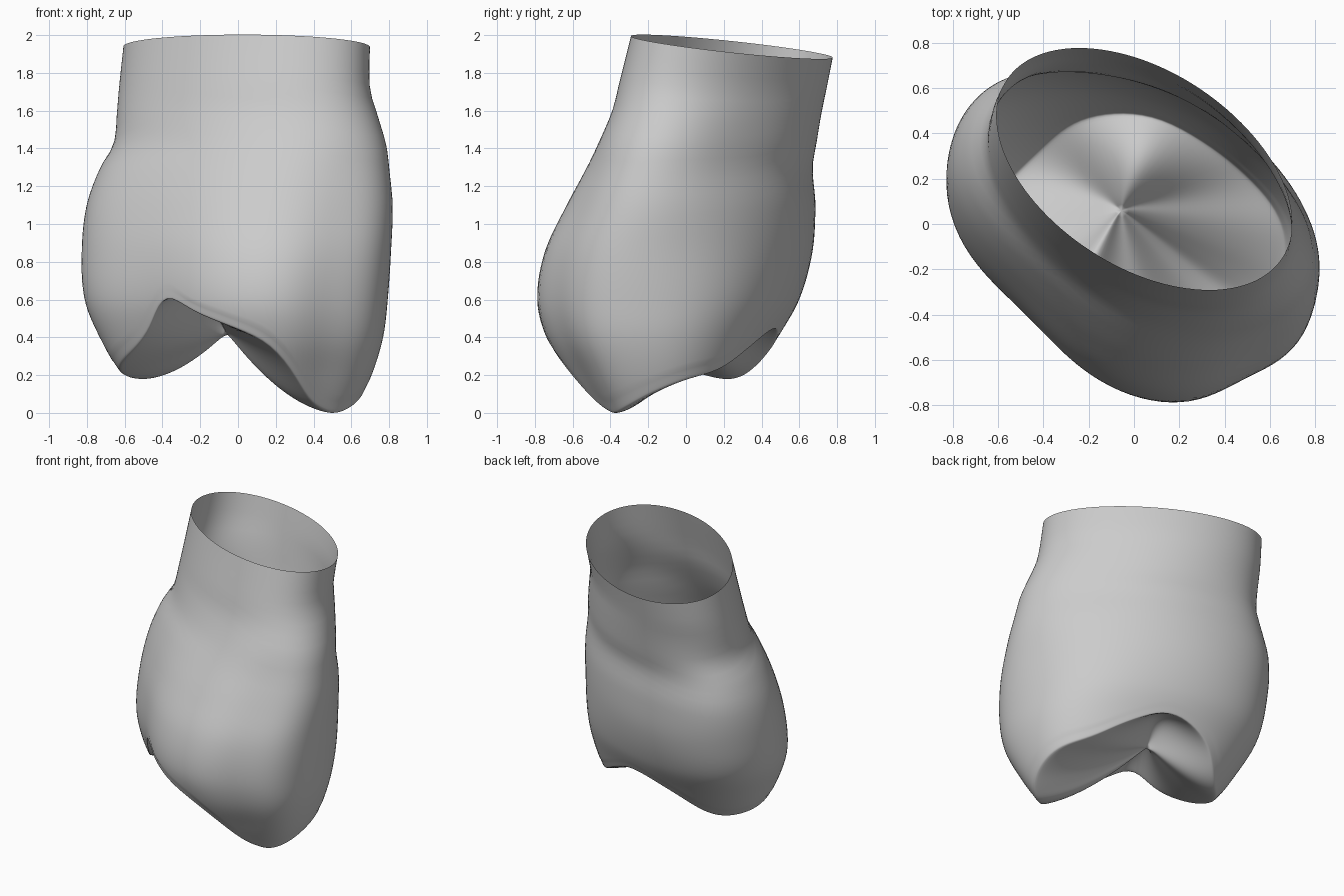
import bpy, bmesh, math
from mathutils import Vector

cube = bpy.data.objects.get("Cube")
if cube:
    bpy.data.objects.remove(cube, do_unlink=True)

SIDES, WALL, CHEW = 112, 44, 20


def curve(keys, x):
    """Smooth interpolation through rows of (position, values...)."""
    x = min(max(x, keys[0][0]), keys[-1][0])
    i = next(k for k in range(len(keys) - 1) if x <= keys[k + 1][0])

    def slope(k, c):
        a, b = keys[max(k - 1, 0)], keys[min(k + 1, len(keys) - 1)]
        return (b[c] - a[c]) / (b[0] - a[0])
    p, q = keys[i], keys[i + 1]
    h = q[0] - p[0]
    u = (x - p[0]) / h
    v = 1 - u
    return [p[c] * v * v * (1 + 2 * u) + q[c] * u * u * (1 + 2 * v)
            + h * u * v * (v * slope(i, c) - u * slope(i + 1, c))
            for c in range(1, len(p))]


# Cross-sections by height: x min, x max, y min, y max, skew,
# front-left dent, back-right swell, back-left swell
SECTIONS = [
    (0.0, -0.42, 0.60, -0.49, 0.26, 16, 0.18, 0.09, 0),
    (0.2, -0.62, 0.69, -0.63, 0.37, 16, 0.20, 0.12, 0),
    (0.4, -0.74, 0.75, -0.75, 0.48, 16, 0.19, 0.12, 0.02),
    (0.6, -0.82, 0.78, -0.80, 0.59, 16, 0.17, 0.09, 0.03),
    (0.85, -0.835, 0.805, -0.76, 0.66, 17, 0.14, 0.04, 0.03),
    (1.1, -0.805, 0.82, -0.64, 0.67, 18, 0.11, -0.01, 0.05),
    (1.3, -0.73, 0.805, -0.53, 0.655, 20, 0.07, -0.05, 0.05),
    (1.42, -0.66, 0.79, -0.47, 0.68, 22, 0.03, -0.06, 0.03),
    (1.6, -0.64, 0.735, -0.39, 0.72, 24, 0, -0.04, 0),
    (1.72, -0.63, 0.70, -0.36, 0.745, 25, 0, -0.02, 0),
    (2.0, -0.60, 0.70, -0.29, 0.80, 25, 0, 0, 0)]

# Height of the biting edge by angle: two cusps with a notch on either side
EDGE = [(-55, 0.08), (-35, 0.0), (-15, 0.03), (10, 0.11), (30, 0.18), (50, 0.24),
        (65, 0.35), (82, 0.45), (105, 0.38), (130, 0.22), (150, 0.18), (180, 0.23),
        (205, 0.33), (222, 0.45), (238, 0.62), (251, 0.54), (265, 0.47), (283, 0.36),
        (305, 0.08), (325, 0.0)]
PIT = Vector((-0.06, 0.07, 0.43))


def bump(angle, middle, width):
    apart = (angle - middle + 180) % 360 - 180
    return math.exp(-(apart / width) ** 2)


def wall_point(angle, z):
    x0, x1, y0, y1, skew, dent, swell, shoulder = curve(SECTIONS, z)
    t = math.radians(angle)
    scale = (1 - dent * bump(angle, 228, 32) - 0.4 * dent * bump(angle, 312, 20)
             + swell * bump(angle, 42, 30) + shoulder * bump(angle, 135, 28))
    x = (x0 + x1) / 2 + (x1 - x0) / 2 * math.cos(t) * scale
    y = (y0 + y1) / 2 + (y1 - y0) / 2 * math.sin(t - math.radians(skew)) * scale
    return Vector((x, y, z))


# One open shell: neck rim, bulging wall, biting edge, chewing surface
bm = bmesh.new()
rings = [[] for _ in range(WALL + CHEW)]
for s in range(SIDES):
    angle = -35 + 360 * s / SIDES
    edge_z = curve(EDGE, angle)[0]
    rim = wall_point(angle, 1.95)
    rim_z = 2.01 - 0.13 * (rim.y + 0.29) - 0.05 * rim.x
    for k in range(WALL):
        f = math.sin(math.pi / 2 * k / (WALL - 1))
        rings[k].append(bm.verts.new(wall_point(angle, rim_z + (edge_z - rim_z) * f)))
    edge = wall_point(angle, edge_z)
    for k in range(CHEW):
        u = (k + 1) / (CHEW + 1)
        p = edge.lerp(PIT, u)
        p.z = edge_z + (PIT.z - edge_z) * u ** 1.6
        # soft groove just inside each notch
        p.z += 0.08 * math.sin(math.pi * u) * (bump(angle, 238, 20) + bump(angle, 82, 25))
        rings[WALL + k].append(bm.verts.new(p))

pit = bm.verts.new(PIT)
for s in range(SIDES):
    n = (s + 1) % SIDES
    for upper, lower in zip(rings, rings[1:]):
        bm.faces.new((upper[s], lower[s], lower[n], upper[n]))
    bm.faces.new((rings[-1][s], pit, rings[-1][n]))

# Round the biting edge
for _ in range(8):
    bmesh.ops.smooth_vert(bm, verts=[v for r in rings[WALL - 8:] for v in r] + [pit],
                          factor=0.5, use_axis_x=True, use_axis_y=True, use_axis_z=True)
# Stand it on the ground
lowest = min(v.co.z for v in bm.verts)
for v in bm.verts:
    v.co.z -= lowest * max(0, 1 - v.co.z)
for f in bm.faces:
    f.smooth = True

mesh = bpy.data.meshes.new("tooth_crown")
bm.to_mesh(mesh)
bm.free()
crown = bpy.data.objects.new("tooth_crown", mesh)
bpy.context.collection.objects.link(crown)

grey = bpy.data.materials.new("plain_grey")
grey.use_nodes = True
grey.diffuse_color = (0.6, 0.6, 0.6, 1)
grey.node_tree.nodes["Principled BSDF"].inputs["Base Color"].default_value = (0.6, 0.6, 0.6, 1)
mesh.materials.append(grey)
